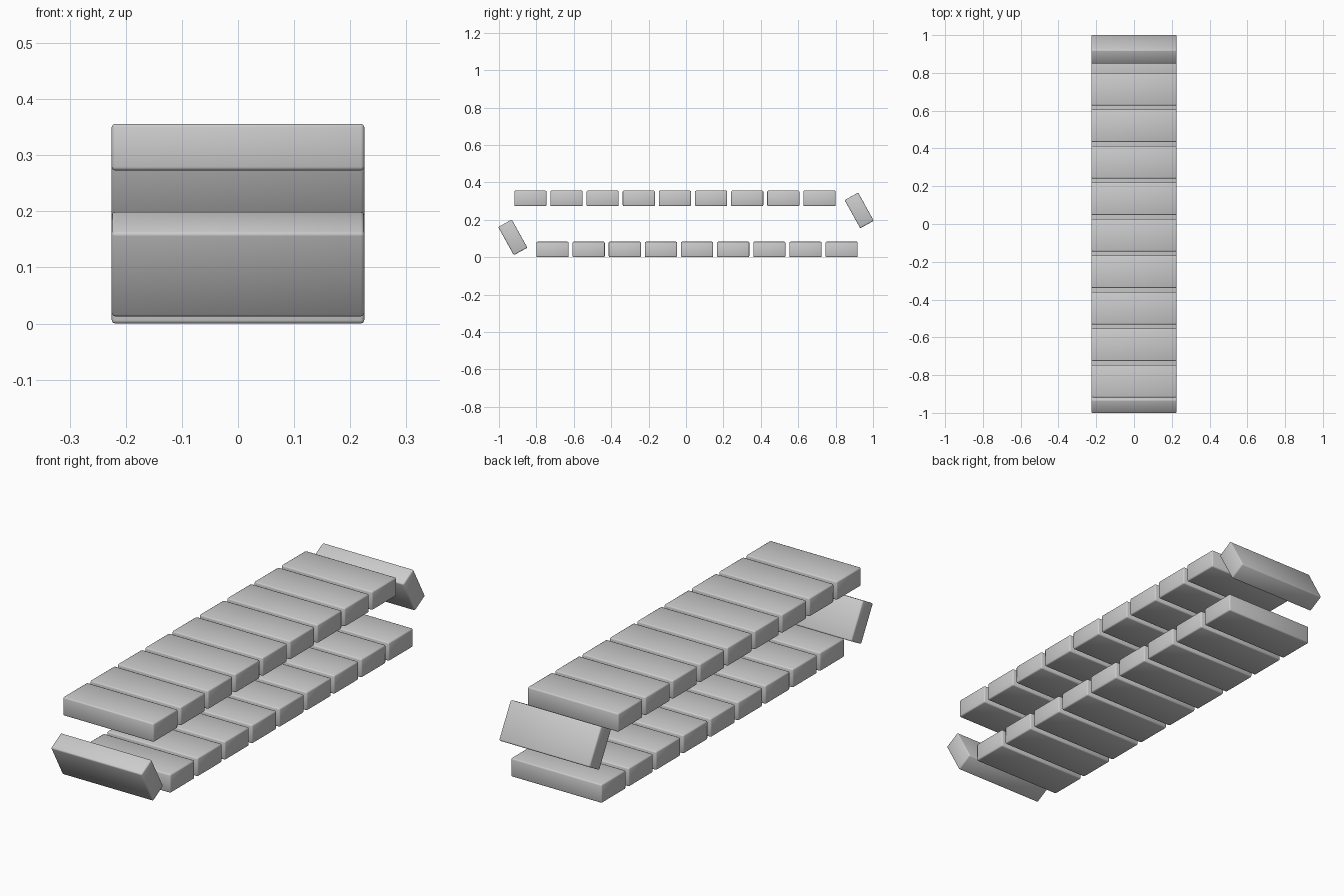
import bpy, math

if "Cube" in bpy.data.objects:
    bpy.data.objects.remove(bpy.data.objects["Cube"])

WIDTH, LENGTH, THICK = 0.45, 0.172, 0.083
PITCH = 0.1932
TOP = 0.356


def link(name, y, z, tilt=0.0):
    """One bevelled track pad, tilted about the x axis."""
    bpy.ops.mesh.primitive_cube_add(size=1, location=(0, y, z))
    ob = bpy.context.object
    ob.name = name
    ob.scale = (WIDTH, LENGTH, THICK)
    bpy.ops.object.transform_apply(location=False, rotation=False, scale=True)
    ob.rotation_euler.x = tilt
    bev = ob.modifiers.new("edge_bevel", 'BEVEL')
    bev.width = 0.006
    bev.segments = 2
    bpy.ops.object.shade_smooth()
    return ob


# Upper and lower runs, each a half-turn copy of the other
for i in range(9):
    y = -0.832 + i * PITCH
    link(f"upper_link_{i + 1}", y, TOP - THICK / 2)
    link(f"lower_link_{i + 1}", -y, THICK / 2)

# Tilted links at the two ends of the loop
TILT = math.radians(-61)
link("rear_end_link", 0.926, TOP - 0.106, TILT)
link("front_end_link", -0.926, 0.106, TILT)
